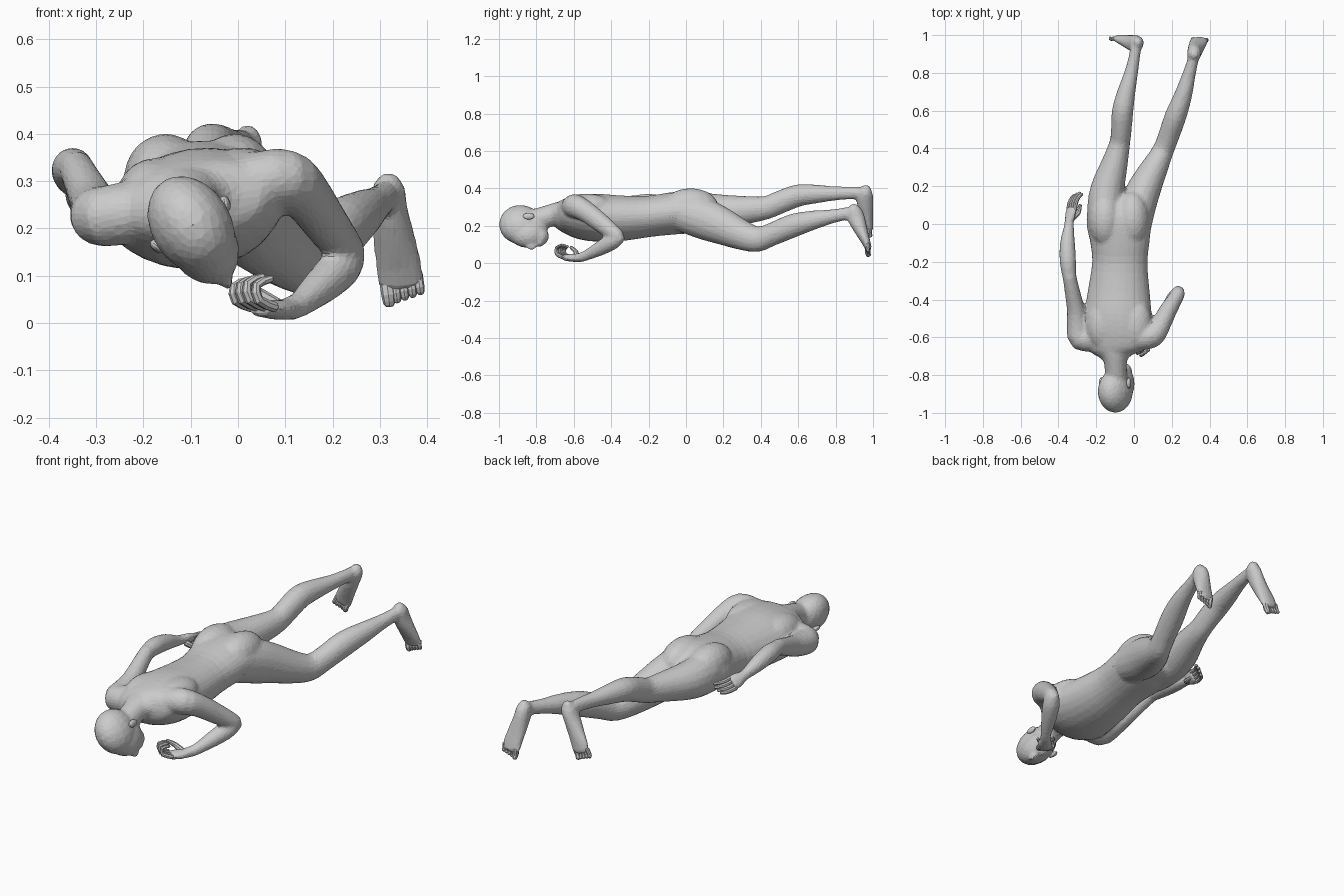
import bpy, bmesh, math
from mathutils import Vector, Matrix


def catmull(p, t):
    a, b, c, d = p
    return [0.5 * (2*b[i] + (c[i]-a[i])*t + (2*a[i]-5*b[i]+4*c[i]-d[i])*t*t
                   + (3*b[i]-a[i]-3*c[i]+d[i])*t**3) for i in range(len(b))]


def loft(bm, pts, up0=(0, 0, 1), up1=None, n=16, sub=3, grow=0.0):
    """Elliptical tube through (x, y, z, half width, half thickness) stations."""
    pts = [tuple(p) if len(p) == 5 else tuple(p) + (p[3],) for p in pts]
    pts = [p[:3] + (p[3] + grow, p[4] + grow) for p in pts]
    up0, up1 = Vector(up0), Vector(up1 or up0)
    ext = [pts[0]] + pts + [pts[-1]]
    path = [catmull(ext[i:i+4], k / sub) for i in range(len(pts)-1) for k in range(sub)]
    path.append(list(pts[-1]))
    cs = [Vector(p[:3]) for p in path]
    first = (cs[1] - cs[0]).normalized()
    last = (cs[-1] - cs[-2]).normalized()
    # rounded ends
    r0, r1 = min(path[0][3:]), min(path[-1][3:])
    head = [list(cs[0] - first*r0*s) + [path[0][3]*c, path[0][4]*c] for s, c in ((.55, .3), (.4, .75))]
    tail = [list(cs[-1] + last*r1*s) + [path[-1][3]*c, path[-1][4]*c] for s, c in ((.4, .75), (.55, .3))]
    path = head + path + tail
    cs = [Vector(p[:3]) for p in path]
    rings = []
    for i, p in enumerate(path):
        t = (cs[min(i+1, len(cs)-1)] - cs[max(i-1, 0)]).normalized()
        side = t.cross(up0.lerp(up1, i / (len(path)-1))).normalized()
        v = side.cross(t)
        rings.append([bm.verts.new(cs[i] + side*p[3]*math.cos(2*math.pi*k/n)
                                   + v*p[4]*math.sin(2*math.pi*k/n)) for k in range(n)])
    for a, b in zip(rings, rings[1:]):
        for k in range(n):
            bm.faces.new((a[k], a[(k+1) % n], b[(k+1) % n], b[k]))
    bm.faces.new(rings[0][::-1])
    bm.faces.new(rings[-1])


def ball(bm, c, r, rot=Matrix()):
    m = Matrix.Translation(c) @ rot @ Matrix.Diagonal((*r, 1))
    bmesh.ops.create_uvsphere(bm, u_segments=16, v_segments=10, radius=1, matrix=m)


def finish(bm, name):
    bmesh.ops.recalc_face_normals(bm, faces=bm.faces)
    me = bpy.data.meshes.new(name)
    bm.to_mesh(me)
    bm.free()
    ob = bpy.data.objects.new(name, me)
    bpy.context.collection.objects.link(ob)
    return ob


body = bmesh.new()

# torso, rolled slightly at the shoulders
loft(body, [(-.10, -.70, .262, .085, .058), (-.10, -.66, .257, .155, .085), (-.09, -.58, .248, .19, .114),
            (-.085, -.48, .243, .181, .127), (-.08, -.35, .24, .164, .122), (-.075, -.2, .25, .147, .11),
            (-.075, -.08, .265, .16, .113), (-.08, .03, .272, .173, .112), (-.075, .12, .255, .135, .085)],
     (-.24, 0, 1), (0, 0, 1), n=24)
# buttocks and shoulder blades
for x in (-.153, -.007):
    ball(body, (x, .025, .303), (.09, .15, .098))
ball(body, (-.17, -.53, .275), (.085, .14, .075))
ball(body, (.01, -.53, .305), (.085, .14, .067))

# neck
loft(body, [(-.10, -.63, .275, .12, .065), (-.10, -.69, .265, .075, .06), (-.098, -.74, .25, .06, .06),
            (-.093, -.83, .22, .06, .062)])

# head: local x = ear axis, y = crown axis, z = back of skull
turn = Matrix.Rotation(-math.radians(32), 4, 'Y')
hc = Vector((-.099, -.886, .207))


def on_head(x, y, z):
    return hc + turn.to_3x3() @ Vector((x, y, z))


ball(body, hc, (.086, .115, .112), turn)
ball(body, on_head(0, .04, -.045), (.073, .108, .093), turn)
ball(body, on_head(0, .108, -.075), (.05, .046, .05), turn)
ball(body, on_head(0, .06, -.14), (.015, .03, .019), turn)
ball(body, on_head(0, .105, -.122), (.026, .018, .014), turn)

# legs
loft(body, [(-.155, -.02, .27, .09, .1), (-.152, .1, .272, .093, .102), (-.137, .2, .274, .087, .091),
            (-.10, .33, .285, .067, .073), (-.075, .43, .297, .053, .061), (-.067, .5, .325, .053, .06),
            (-.06, .6, .362, .055, .058), (-.04, .7, .37, .046, .048), (-.015, .8, .373, .035, .036),
            (.003, .89, .376, .028, .032), (.01, .95, .376, .028, .03)], grow=.002)
loft(body, [(.0, -.02, .27, .088, .1), (.022, .1, .235, .094, .108), (.06, .2, .195, .086, .097),
            (.11, .3, .15, .07, .079), (.15, .38, .128, .056, .067), (.178, .45, .15, .054, .06),
            (.22, .57, .2, .056, .062), (.26, .68, .23, .046, .05), (.288, .78, .25, .035, .036),
            (.31, .86, .265, .028, .032), (.318, .9, .27, .027, .03)], grow=.002)

# feet, heel to ball, soles facing +y
left_foot = [(.02, .967, .405, .022, .022), (.018, .96, .38, .034, .038), (0, .956, .335, .036, .044),
             (-.03, .965, .275, .041, .034), (-.06, .977, .22, .047, .023), (-.073, .983, .183, .046, .017)]
right_foot = [(.318, .9, .306, .022, .022), (.318, .9, .285, .034, .038), (.32, .91, .24, .037, .045),
              (.33, .934, .18, .043, .035), (.34, .96, .12, .049, .023), (.345, .975, .08, .048, .017)]
for foot in (left_foot, right_foot):
    loft(body, foot, (0, 1, 0), grow=.002)

# arms: upper arm and forearm
loft(body, [(-.20, -.6, .24, .07, .065), (-.283, -.605, .225, .064, .063), (-.298, -.53, .235, .056, .057),
            (-.308, -.45, .257, .046, .05), (-.33, -.34, .302, .038, .042), (-.343, -.27, .328, .035, .038)],
     grow=.002)
loft(body, [(-.341, -.29, .325, .033), (-.35, -.2, .328, .042), (-.352, -.1, .312, .038),
            (-.345, -.02, .29, .026), (-.342, .02, .283, .023)], grow=.002)
loft(body, [(.03, -.6, .298, .068, .06), (.10, -.59, .305, .062, .062), (.142, -.53, .272, .052, .055),
            (.185, -.45, .212, .045, .049), (.225, -.385, .16, .037, .041), (.238, -.36, .142, .033, .035)],
     grow=.002)
loft(body, [(.24, -.35, .142, .03), (.218, -.39, .118, .042), (.182, -.45, .084, .039),
            (.135, -.53, .043, .027), (.11, -.565, .03, .025)], grow=.002)

# palms
loft(body, [(-.344, .01, .284, .024, .02), (-.338, .045, .278, .036, .02), (-.328, .085, .27, .038, .016)],
     (-.75, 0, .6), grow=.002)
loft(body, [(.11, -.56, .03, .024, .022), (.085, -.6, .028, .036, .02), (.05, -.645, .03, .038, .016)],
     grow=.002)

# fuse all parts into one skin and facet it
ob = finish(body, "body")
m = ob.modifiers.new("fuse", 'REMESH')
m.mode = 'VOXEL'
m.voxel_size = 0.008
m = ob.modifiers.new("soften", 'SMOOTH')
m.factor = 0.5
m.iterations = 14
m = ob.modifiers.new("facets", 'DECIMATE')
m.ratio = 0.12

# toes
for name, foot, big, drift in (("left_toes", left_foot, 1, -.012), ("right_toes", right_foot, -1, .004)):
    bm = bmesh.new()
    end = Vector(foot[-1][:3])
    for i in range(5):
        r = .015 if i == 0 else .0105
        b = end + Vector((big*(.031 - .0165*i), 0, .008 + .004*i))
        loft(bm, [(*b, r), (*(b + Vector((drift, -.004, -.028))), r),
                  (*(b + Vector((drift*1.5, .002, -.046 + .002*i))), r*.85)], (0, 1, 0), n=8, sub=2)
    finish(bm, name)


# fingers and thumbs: base, spread direction, bend offsets
def fingers(name, base, spread, bends, thumb, up):
    bm = bmesh.new()
    for i in range(4):
        o = (i - 1.5) / 1.5
        b = Vector(base) + Vector(spread) * o
        k = 1 - .1 * abs(o - .3)
        loft(bm, [(*(b + Vector(d)*k), r) for d, r in zip(bends, (.0115, .011, .010, .008))], up, n=8, sub=2)
    loft(bm, [(*p, r) for p, r in zip(thumb, (.016, .013, .009))], up, n=8, sub=2)
    finish(bm, name)


fingers("left_fingers", (-.33, .075, .27), (.017, 0, .021),
        [(0, 0, 0), (.006, .04, -.004), (.022, .073, -.008), (.04, .09, -.01)],
        [(-.325, .03, .265), (-.295, .06, .24), (-.285, .10, .235)], (-.75, 0, .6))
fingers("right_fingers", (.052, -.643, .034), (.025, -.02, 0),
        [(0, 0, 0), (-.036, -.03, .016), (-.04, -.03, .05), (-.008, -.012, .064)],
        [(.085, -.585, .035), (.045, -.59, .062), (.015, -.615, .085)], (.7, -.6, .2))

# ears
bm = bmesh.new()
for s in (-1, 1):
    ball(bm, on_head(s*.084, .045, .0), (.012, .03, .018),
         turn @ Matrix.Rotation(s*math.radians(20), 4, 'Y'))
finish(bm, "ears")
